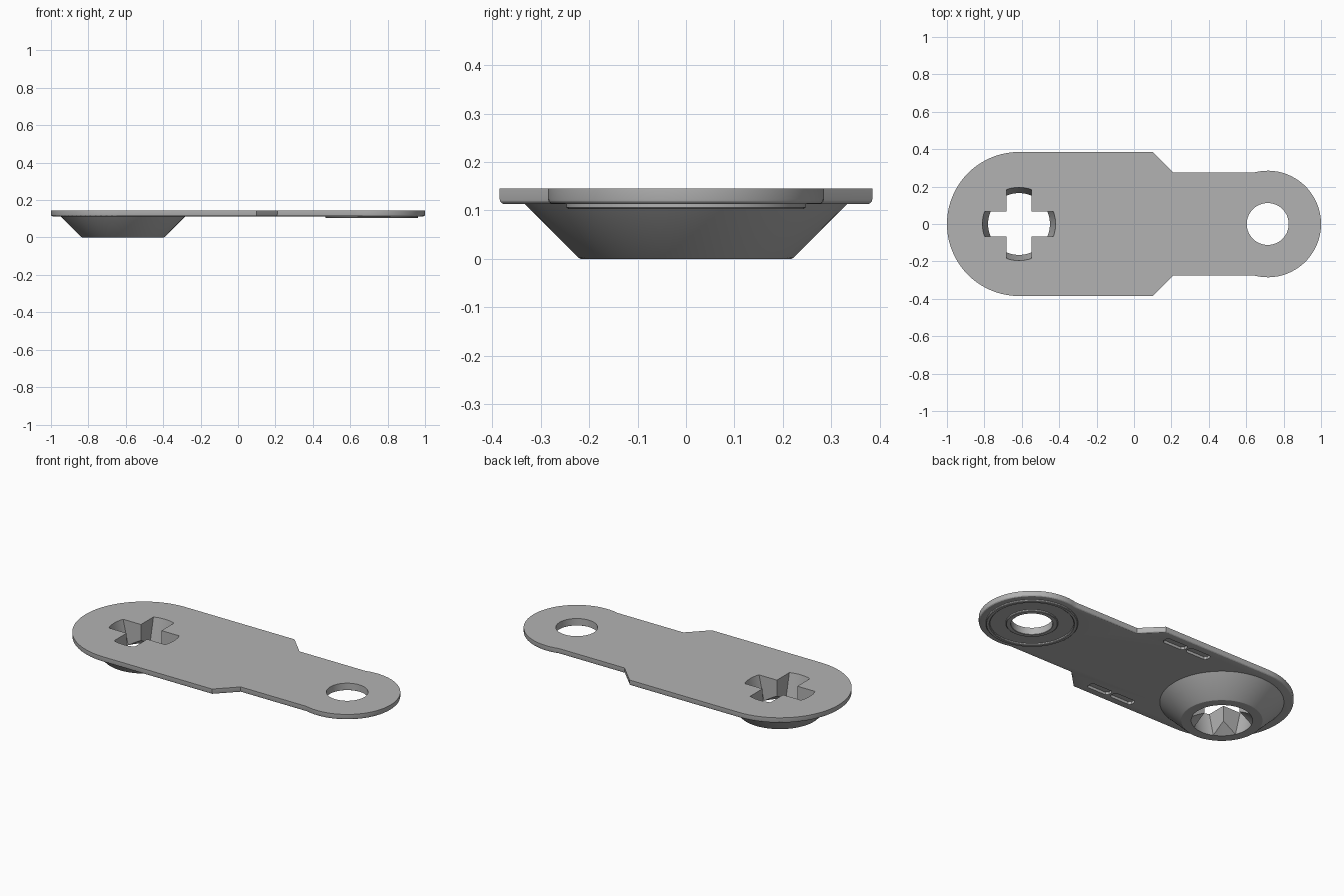
import bpy, bmesh, math
from math import cos, sin, pi, radians

if "Cube" in bpy.data.objects:
    bpy.data.objects.remove(bpy.data.objects["Cube"])

grey = bpy.data.materials.new("plain grey")
grey.use_nodes = True
grey.diffuse_color = (0.45, 0.45, 0.45, 1)
grey.node_tree.nodes["Principled BSDF"].inputs["Base Color"].default_value = (0.45, 0.45, 0.45, 1)

HUB, EYE = -0.615, 0.715          # centres of the two round ends
LOW, TOP = 0.113, 0.145           # plate underside and top


def make(name, bm):
    bmesh.ops.recalc_face_normals(bm, faces=bm.faces)
    mesh = bpy.data.meshes.new(name)
    bm.to_mesh(mesh)
    bm.free()
    mesh.materials.append(grey)
    obj = bpy.data.objects.new(name, mesh)
    bpy.context.collection.objects.link(obj)
    return obj


def prism(name, points, z0, z1):
    bm = bmesh.new()
    face = bm.faces.new([bm.verts.new((x, y, z0)) for x, y in points])
    up = bmesh.ops.extrude_face_region(bm, geom=[face])["geom"]
    for v in up:
        if isinstance(v, bmesh.types.BMVert):
            v.co.z = z1
    return make(name, bm)


def lathe(name, profile, x, closed=False, steps=96):
    """Revolve (radius, z) points about a vertical axis at x."""
    bm = bmesh.new()
    rings = [[bm.verts.new((x + r * cos(2 * pi * i / steps), r * sin(2 * pi * i / steps), z))
              for i in range(steps)] for r, z in profile]
    pairs = list(zip(rings, rings[1:])) + ([(rings[-1], rings[0])] if closed else [])
    for a, b in pairs:
        for i in range(steps):
            j = (i + 1) % steps
            bm.faces.new((a[i], a[j], b[j], b[i]))
    if not closed:
        bm.faces.new(rings[0])
        bm.faces.new(rings[-1])
    return make(name, bm)


def boolean(obj, tool, operation="DIFFERENCE"):
    mod = obj.modifiers.new(operation.lower(), "BOOLEAN")
    mod.operation, mod.object, mod.solver = operation, tool, "EXACT"
    bpy.context.view_layer.objects.active = obj
    bpy.ops.object.modifier_apply(modifier=mod.name)
    bpy.data.objects.remove(tool)


def arc(cx, radius, start, end, steps=40):
    return [(cx + radius * cos(radians(start + (end - start) * i / steps)),
             radius * sin(radians(start + (end - start) * i / steps))) for i in range(steps + 1)]


# Plate: wide round end, shoulders, narrow round end
outline = (arc(HUB, 0.385, 90, 270) + [(0.1, -0.385), (0.21, -0.275), (0.63, -0.275)]
           + arc(EYE, 0.285, -105, 105) + [(0.63, 0.275), (0.21, 0.275), (0.1, 0.385)])
plate = prism("plate", outline, LOW, TOP)

# Rounded lower rim of the plate
bm = bmesh.new()
bm.from_mesh(plate.data)
rim = [e for e in bm.edges if all(v.co.z < LOW + 0.001 for v in e.verts)]
bmesh.ops.bevel(bm, geom=rim, offset=0.01, segments=3, profile=0.5, affect="EDGES")
bm.to_mesh(plate.data)
bm.free()

# Tapered hub under the wide end
hub = lathe("hub", [(0.218, 0), (0.222, 0.002), (0.34, 0.12)], HUB)
boolean(plate, hub, "UNION")

# Cross opening with sloping arm ends, opening out to a circle at the bottom
w, reach = 0.067, 0.3
cross = prism("cross_cutter", [(HUB + x, y) for x, y in (
    (-w, -reach), (w, -reach), (w, -w), (reach, -w), (reach, w), (w, w),
    (w, reach), (-w, reach), (-w, w), (-reach, w), (-reach, -w), (-w, -w))], -0.05, 0.2)
boolean(cross, lathe("arm_ends", [(0.157, -0.04), (0.203, 0.18)], HUB), "INTERSECT")
boolean(plate, cross)
boolean(plate, lathe("flare_cutter", [(0.185, -0.012), (0.165, 0), (0.06, 0.075)], HUB))

# Raised lip and collar around the round hole
for radii in ((0.225, 0.247), (0.11, 0.14)):
    inner, outer = radii
    ring = lathe("ring", [(inner, 0.12), (inner, 0.106), (inner + 0.004, 0.103),
                          (outer - 0.004, 0.103), (outer, 0.106), (outer, 0.12)], EYE, True)
    boolean(plate, ring, "UNION")
boolean(plate, lathe("hole_cutter", [(0.112, 0.05), (0.112, 0.2)], EYE))

# Paired shallow slots in the underside, split by a small bridge
for side in (-1, 1):
    for middle in (-0.185, -0.025):
        slot = prism("slot_cutter", [(middle + sx * a, side * 0.315 + b) for sx, a, b in (
            (-1, 0.06, -0.025), (1, 0.06, -0.025), (1, 0.073, -0.012), (1, 0.073, 0.012),
            (1, 0.06, 0.025), (-1, 0.06, 0.025), (-1, 0.073, 0.012), (-1, 0.073, -0.012))],
            0.1, LOW + 0.016)
        boolean(plate, slot)

bpy.ops.object.select_all(action="DESELECT")
plate.select_set(True)
bpy.context.view_layer.objects.active = plate
bpy.ops.object.shade_smooth_by_angle(angle=radians(25))
